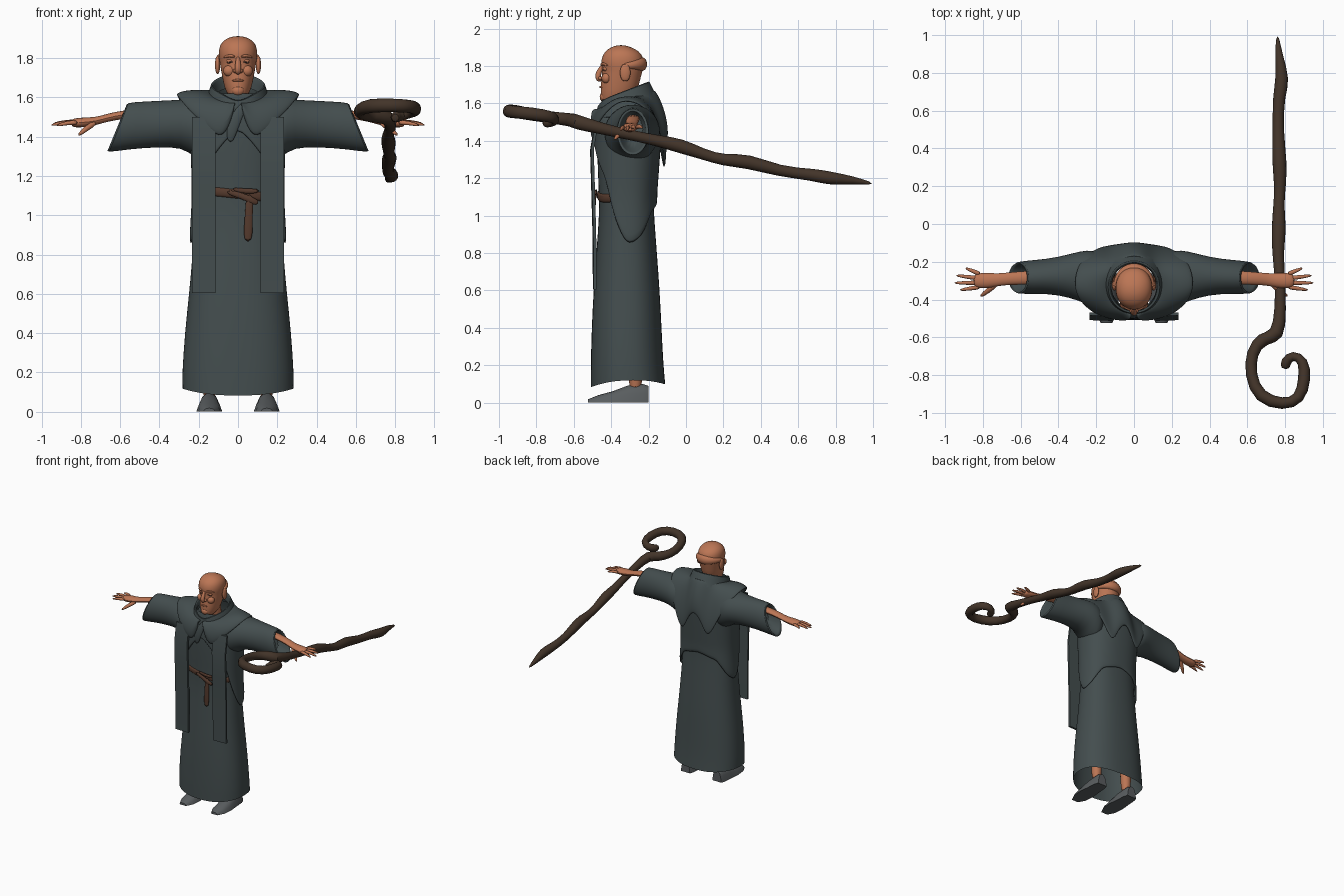
import bpy
import math
from mathutils import Vector

cube = bpy.data.objects.get("Cube")
if cube:
    bpy.data.objects.remove(cube)


def material(name, r, g, b):
    mat = bpy.data.materials.new(name)
    mat.use_nodes = True
    mat.diffuse_color = (r, g, b, 1)
    bsdf = next(n for n in mat.node_tree.nodes if n.type == "BSDF_PRINCIPLED")
    bsdf.inputs["Base Color"].default_value = (r, g, b, 1)
    bsdf.inputs["Roughness"].default_value = 0.8
    return mat


ROBE = material("slate cloth", .057, .075, .077)
SHOE = material("grey leather", .1, .11, .115)
SKIN = material("warm skin", .5, .18, .09)
WOOD = material("dark wood", .055, .034, .022)
BELT = material("brown leather", .09, .042, .026)
DARK = material("dark lashes", .06, .04, .035)


def loft(name, rings, mat, closed=True, caps=True, subdiv=1, thick=0, mirror=False):
    """Skin a list of equally long point rings."""
    n = len(rings[0])
    verts = [tuple(p) for ring in rings for p in ring]
    faces = []
    for r in range(len(rings) - 1):
        for i in range(n if closed else n - 1):
            j = (i + 1) % n
            faces.append((r * n + i, r * n + j, (r + 1) * n + j, (r + 1) * n + i))
    if caps:
        faces.append(tuple(reversed(range(n))))
        faces.append(tuple(range(len(verts) - n, len(verts))))
    mesh = bpy.data.meshes.new(name)
    mesh.from_pydata(verts, [], faces)
    mesh.materials.append(mat)
    obj = bpy.data.objects.new(name, mesh)
    bpy.context.collection.objects.link(obj)
    bpy.ops.object.select_all(action="DESELECT")
    obj.select_set(True)
    bpy.context.view_layer.objects.active = obj
    bpy.ops.object.shade_smooth_by_angle(angle=math.radians(65))
    if mirror:
        mod = obj.modifiers.new("mirror", "MIRROR")
        mod.use_clip = True
    if thick:
        mod = obj.modifiers.new("thickness", "SOLIDIFY")
        mod.thickness, mod.offset = thick, 0
    if subdiv:
        mod = obj.modifiers.new("smooth", "SUBSURF")
        mod.levels = mod.render_levels = subdiv
    return obj


def spow(v, e):
    return math.copysign(abs(v) ** e, v)


def point(a, z, rx, front, back, grow=0, e=.85):
    """Point on a rounded horizontal section; angle zero faces the front."""
    mid, ry = (front + back) / 2, (back - front) / 2
    return Vector(((rx + grow) * spow(math.sin(a), e), mid - (ry + grow) * spow(math.cos(a), e), z))


def turn(n):
    return [math.tau * i / n for i in range(n)]


def lerp_table(table, t):
    """Interpolate rows of a table keyed by their first value."""
    for lo, hi in zip(table, table[1:]):
        if t <= hi[0]:
            k = max(0, (t - lo[0]) / (hi[0] - lo[0]))
            return [u + (v - u) * k for u, v in zip(lo[1:], hi[1:])]
    return table[-1][1:]


def tube(name, path, mat, up=(0, 0, 1), flat=1, sides=8, **kw):
    """Tube through (x, y, z, radius); flat scales it along the up direction."""
    pts = [Vector(p[:3]) for p in path]
    rings = []
    for i, p in enumerate(pts):
        t = (pts[min(i + 1, len(pts) - 1)] - pts[max(i - 1, 0)]).normalized()
        side = t.cross(Vector(up)).normalized()
        top = side.cross(t) * flat
        rings.append([p + path[i][3] * (side * math.cos(a) + top * math.sin(a)) for a in turn(sides)])
    return loft(name, rings, mat, **kw)


def ball(name, loc, size, mat, mirror=False):
    rings = []
    for k in range(1, 8):
        u = math.pi * k / 8
        rings.append([Vector(loc) + Vector((size[0] * math.sin(u) * math.sin(a), -size[1] * math.sin(u) * math.cos(a),
                      -size[2] * math.cos(u))) for a in turn(12)])
    return loft(name, rings, mat, mirror=mirror)


# Long robe: height, half width, front, back
body = [(.09, .285, -.51, -.11), (.2, .285, -.51, -.12), (.4, .272, -.505, -.13), (.6, .25, -.495, -.14),
        (.8, .232, -.48, -.155), (1, .22, -.465, -.17), (1.1, .215, -.465, -.175), (1.3, .22, -.475, -.16),
        (1.45, .225, -.475, -.15), (1.54, .2, -.47, -.155), (1.62, .12, -.45, -.18)]
rings = [[point(a, *row) for a in turn(32)] for row in body]
for p, a in zip(rings[0], turn(32)):
    p.z = .082 + .03 * math.sin(a) ** 2 + .008 * (1 - math.cos(a))
loft("robe", rings, ROBE, caps=False)

# Over-tunic whose hem dips at the sides and opens at the front
hem = [(0, 1.44), (.5, 1.3), (.9, 1.2), (1.2, 1), (1.6, .84), (2, .89), (2.5, 1.02), (math.pi, 1.06)]
rings = []
for k in range(9):
    ring = []
    for a in turn(48):
        low = lerp_table(hem, min(a, math.tau - a))[0]
        z = low + (1.53 - low) * k / 8
        ring.append(point(a, z, *lerp_table(body, z), grow=.012))
    rings.append(ring)
loft("tunic", rings, ROBE, caps=False, thick=.016)

# Wide sleeves with slanted cuffs: x, bottom, top, y centre, y half width, slant
sleeve = [(.12, 1.24, 1.58, -.3, .13, 0), (.22, 1.29, 1.6, -.29, .155, 0), (.28, 1.345, 1.59, -.275, .135, 0),
          (.4, 1.345, 1.585, -.275, .1, .1), (.52, 1.335, 1.58, -.28, .09, .3), (.625, 1.315, 1.575, -.285, .088, .42),
          (.615, 1.335, 1.555, -.285, .07, .42), (.5, 1.37, 1.56, -.28, .06, .3)]
rings = []
for x, low, top, y, ry, slant in sleeve:
    zs = [(low + top) / 2 + (top - low) / 2 * math.sin(a) for a in turn(20)]
    rings.append([(x + slant * ((low + top) / 2 - z), y + ry * math.cos(a), z) for a, z in zip(turn(20), zs)])
loft("sleeves", rings, ROBE, mirror=True)

# Shoulder cape with front points and two long back points
edge = [(.02, -.49, 1.53), (.075, -.5, 1.37), (.16, -.49, 1.45), (.25, -.45, 1.53), (.315, -.37, 1.615),
        (.315, -.28, 1.615), (.29, -.2, 1.57), (.21, -.13, 1.42), (.12, -.115, 1.19), (.06, -.11, 1.36), (0, -.1, 1.43)]
rings = [[], [], [], []]
for i, tip in enumerate(edge):
    a = math.pi * i / (len(edge) - 1)
    neck = point(a, 1.62 - .05 * math.cos(a), .135, -.475, -.17, e=1)
    neck.x = max(neck.x, .01) if tip[0] else 0
    for k in range(4):
        p = neck.lerp(Vector(tip), k / 3)
        out = (p - Vector((0, -.3, 1.4))).normalized()
        rings[k].append(p + out * .025 * math.sin(math.pi * k / 3))
loft("shoulder_cape", rings, ROBE, closed=False, caps=False, subdiv=2, thick=.018, mirror=True)

# Standing collar, higher at the back
rings = []
for rx, front, back, z in [(.165, -.485, -.15, 1.58), (.15, -.48, -.175, 1.625), (.138, -.475, -.195, 1.67),
                           (.128, -.465, -.205, 1.665), (.12, -.45, -.21, 1.6)]:
    ring = [point(a, z, rx, front, back, e=1) for a in turn(24)]
    for p, a in zip(ring, turn(24)):
        p.z -= .052 * math.cos(a) + .03 * max(0, math.cos(a)) ** 8
    rings.append(ring)
loft("collar", rings, ROBE, caps=False)
tube("collar_flap", [(.035, -.478, 1.57, .02), (-.01, -.492, 1.5, .034), (-.035, -.495, 1.42, .03), (-.04, -.49, 1.37, .012)],
     ROBE, up=(0, 1, 0), flat=.35)

# Hanging front bands
rings = []
for z, y in [(.605, -.49), (.9, -.492), (1.15, -.499), (1.35, -.505), (1.5, -.48)]:
    rings.append([(.115, y - .008, z), (.235, y - .004, z), (.235, y + .012, z), (.115, y + .012, z)])
loft("front_bands", rings, ROBE, subdiv=0, mirror=True)

# Belt, its knot and hanging end
rings = []
for z, grow in [(1.085, .002), (1.09, .012), (1.125, .012), (1.13, .002)]:
    rings.append([point(a, z + .03 * spow(-math.sin(a), 1) * max(0, math.cos(a)), *lerp_table(body, z), grow=grow)
                  for a in turn(32)])
loft("belt", rings, BELT, caps=False)
tube("belt_loop", [(-.06, -.478, 1.12, .014), (.02, -.49, 1.1, .017), (.07, -.495, 1.075, .02), (.105, -.485, 1.06, .014)],
     BELT, up=(0, 1, 0), flat=.6)
tube("belt_strand", [(-.03, -.478, 1.135, .012), (.04, -.485, 1.12, .014), (.11, -.482, 1.125, .014)], BELT, up=(0, 1, 0), flat=.6)
tube("belt_end", [(.06, -.49, 1.11, .02), (.056, -.495, 1.03, .021), (.053, -.492, .95, .024), (.05, -.492, .86, .024)],
     BELT, up=(0, 1, 0), flat=.4)

# Head: height, half width, front, back
head = [(1.585, .022, -.44, -.38), (1.61, .052, -.452, -.31), (1.65, .07, -.458, -.27), (1.7, .08, -.456, -.25),
        (1.745, .088, -.452, -.24), (1.78, .094, -.446, -.23), (1.81, .099, -.457, -.225), (1.85, .098, -.45, -.228),
        (1.88, .085, -.432, -.25), (1.902, .055, -.4, -.295), (1.912, .02, -.365, -.33)]
loft("head", [[point(a, *row, e=.95) for a in turn(24)] for row in head], SKIN)
tube("neck", [(0, -.31, 1.5, .065), (0, -.32, 1.6, .062), (0, -.33, 1.72, .066)], SKIN, up=(0, 1, 0))
tube("nose", [(0, -.44, 1.81, .01), (0, -.46, 1.78, .014), (0, -.472, 1.75, .019), (0, -.468, 1.728, .018), (0, -.45, 1.722, .01)],
     SKIN, up=(0, 1, 0))
ball("nostrils", (.016, -.456, 1.735), (.011, .014, .011), SKIN, mirror=True)
ball("ears", (.104, -.325, 1.765), (.014, .03, .05), SKIN, mirror=True)
ball("cheeks", (.045, -.425, 1.735), (.032, .028, .03), SKIN, mirror=True)
ball("chin", (0, -.438, 1.635), (.035, .025, .028), SKIN)
tube("lips", [(-.032, -.447, 1.684, .004), (0, -.463, 1.69, .008), (.032, -.447, 1.684, .004)], SKIN)
tube("brows", [(.014, -.455, 1.806, .007), (.042, -.447, 1.815, .009), (.075, -.415, 1.803, .005)], SKIN, mirror=True)
ball("eyelids", (.04, -.426, 1.784), (.021, .019, .015), SKIN, mirror=True)
tube("lashes", [(.022, -.44, 1.782, .002), (.04, -.446, 1.777, .004), (.058, -.434, 1.781, .002)], DARK, mirror=True)
fringe = [(a, .012 + .02 * math.sin(a) ** 2) for a in [math.pi * k / 12 for k in range(13)]]
tube("hair_fringe", [(.1 * math.cos(a), -.335 + .1 * math.sin(a), 1.8 + .01 * math.sin(a), r) for a, r in fringe],
     SKIN, flat=1.3)

# Arms, palms and spread fingers
tube("forearms", [(.45, -.28, 1.52, .04), (.58, -.285, 1.515, .04), (.67, -.29, 1.495, .036), (.72, -.295, 1.48, .036),
                  (.78, -.3, 1.473, .046), (.83, -.3, 1.47, .044), (.85, -.3, 1.47, .03)], SKIN, flat=.6, mirror=True)
for name, base, tip in [("index", -.333, (.925, -.35, 1.455)), ("middle", -.311, (.955, -.312, 1.458)),
                        ("ring", -.289, (.945, -.272, 1.465)), ("little", -.267, (.895, -.232, 1.47))]:
    start, end = Vector((.81, base, 1.472)), Vector(tip)
    mid = start.lerp(end, .55) + Vector((0, 0, .008))
    tube(name + "_fingers", [(*start, .014), (*mid, .012), (*end, .006)], SKIN, mirror=True)
tube("thumbs", [(.72, -.31, 1.475, .016), (.775, -.355, 1.44, .016), (.815, -.385, 1.405, .008)], SKIN, mirror=True)

# Legs and shoes
tube("legs", [(.145, -.27, .05, .04), (.145, -.27, .2, .045), (.14, -.28, .5, .055)], SKIN, up=(0, 1, 0), mirror=True)
rings = []
for y, half, top in [(-.525, .03, .018), (-.47, .058, .04), (-.39, .066, .062), (-.31, .058, .092), (-.23, .052, .1), (-.2, .042, .09)]:
    rings.append([(.146 + half * math.cos(a) * (1 if math.sin(a) < .1 else .9), y, max(0, top * spow(math.sin(a), .7)))
                  for a in turn(16)])
loft("shoes", rings, SHOE, subdiv=0, mirror=True)

# Knotted staff ending in a curled crook
staff = [(.76, 1, 1.17, .007), (.765, .9, 1.19, .022), (.79, .76, 1.2, .042), (.765, .68, 1.22, .035), (.762, .5, 1.235, .03),
         (.77, .33, 1.295, .045), (.775, .2, 1.295, .033), (.765, .1, 1.325, .03), (.768, -.03, 1.375, .045),
         (.76, -.15, 1.4, .032), (.775, -.3, 1.432, .03), (.775, -.45, 1.465, .033), (.765, -.6, 1.505, .046),
         (.68, -.6, 1.51, .04), (.62, -.68, 1.52, .036), (.615, -.8, 1.535, .034), (.66, -.92, 1.56, .04),
         (.79, -.96, 1.56, .038), (.88, -.93, 1.555, .036), (.905, -.82, 1.545, .038), (.9, -.72, 1.53, .034),
         (.84, -.69, 1.515, .032), (.8, -.73, 1.5, .034), (.8, -.77, 1.495, .025)]
tube("staff", staff, WOOD)
